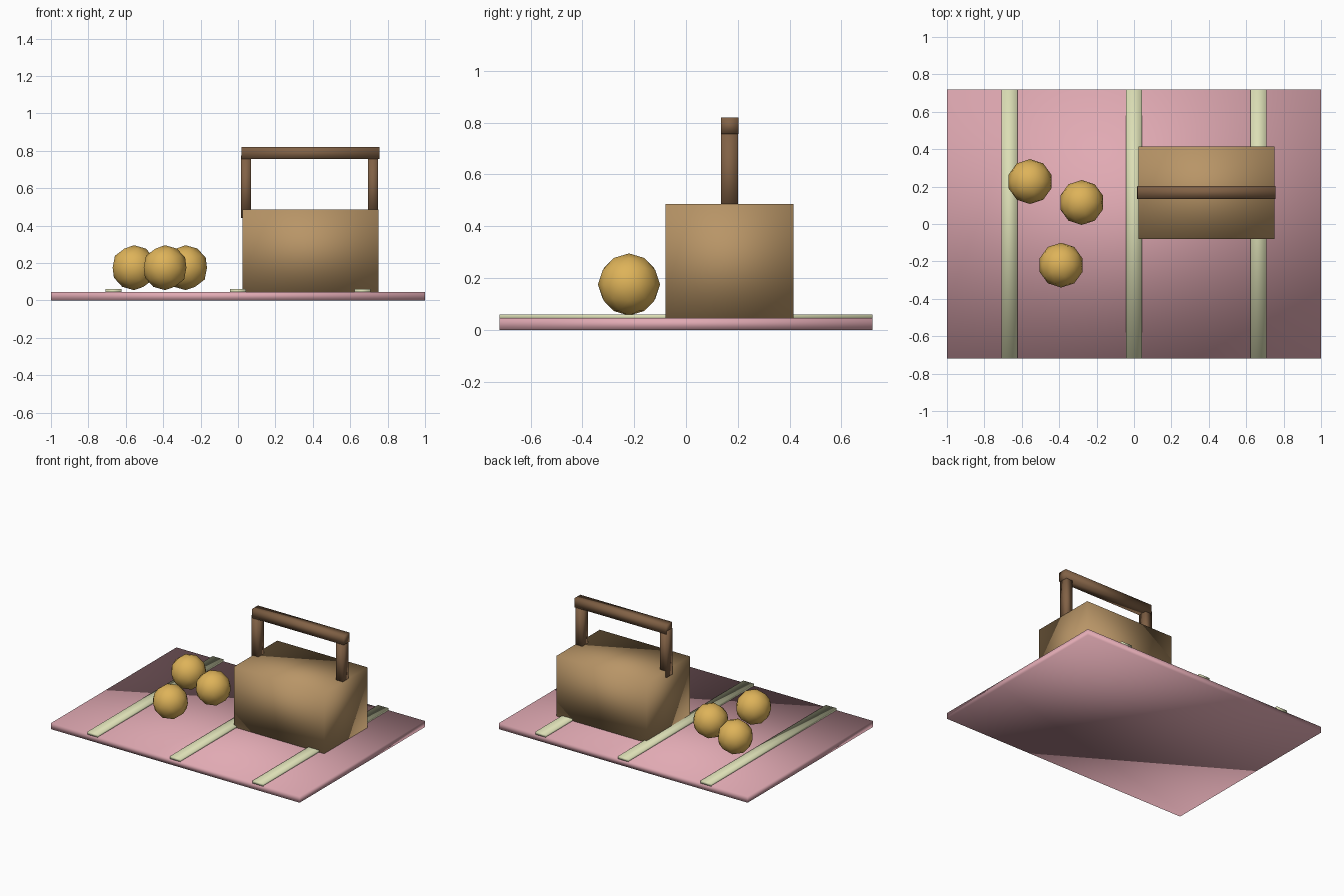
import bpy

cube = bpy.data.objects.get("Cube")
if cube:
    bpy.data.objects.remove(cube, do_unlink=True)


def material(name, rgb):
    m = bpy.data.materials.new(name)
    m.use_nodes = True
    m.diffuse_color = (*rgb, 1)
    node = next(n for n in m.node_tree.nodes if n.type == "BSDF_PRINCIPLED")
    node.inputs["Base Color"].default_value = (*rgb, 1)
    return m


pink = material("blanket_pink", (0.75, 0.40, 0.45))
cream = material("stripe_cream", (0.71, 0.73, 0.46))
tan = material("basket_tan", (0.48, 0.30, 0.135))
brown = material("handle_brown", (0.22, 0.12, 0.06))
gold = material("fruit_gold", (0.73, 0.45, 0.10))


def finish(name, mat):
    ob = bpy.context.object
    ob.name = name
    ob.data.materials.append(mat)
    # soft shading runs over every edge, even on the boxes
    bpy.ops.object.shade_smooth()
    return ob


def box(name, mat, x, y, z):
    """Box from (min, max) ranges on each axis."""
    ranges = (x, y, z)
    bpy.ops.mesh.primitive_cube_add(size=1, location=[(a + b) / 2 for a, b in ranges])
    bpy.context.object.scale = [b - a for a, b in ranges]
    bpy.ops.object.transform_apply(location=False, rotation=False, scale=True)
    return finish(name, mat)


# Blanket with three raised stripes
depth = (-0.72, 0.72)
box("blanket", pink, (-1, 1), depth, (0, 0.045))
for side, x in (("right", -0.665), ("middle", 0), ("left", 0.665)):
    box(f"blanket_stripe_{side}", cream, (x - 0.043, x + 0.043), depth, (0.04, 0.06))

# Basket body
box("basket", tan, (0.025, 0.75), (-0.08, 0.415), (0.045, 0.485))

# Handle: two posts and a crossbar
for side, x in (("right", 0.042), ("left", 0.722)):
    box(f"handle_post_{side}", brown, (x - 0.027, x + 0.027), (0.135, 0.2), (0.44, 0.775))
box("handle_bar", brown, (0.018, 0.757), (0.135, 0.203), (0.755, 0.82))

# Fruit resting on the blanket
for i, (x, y) in enumerate(((-0.556, 0.227), (-0.28, 0.115), (-0.39, -0.22)), 1):
    bpy.ops.mesh.primitive_ico_sphere_add(subdivisions=2, radius=0.12, location=(x, y, 0.175))
    finish(f"fruit_{i}", gold)
